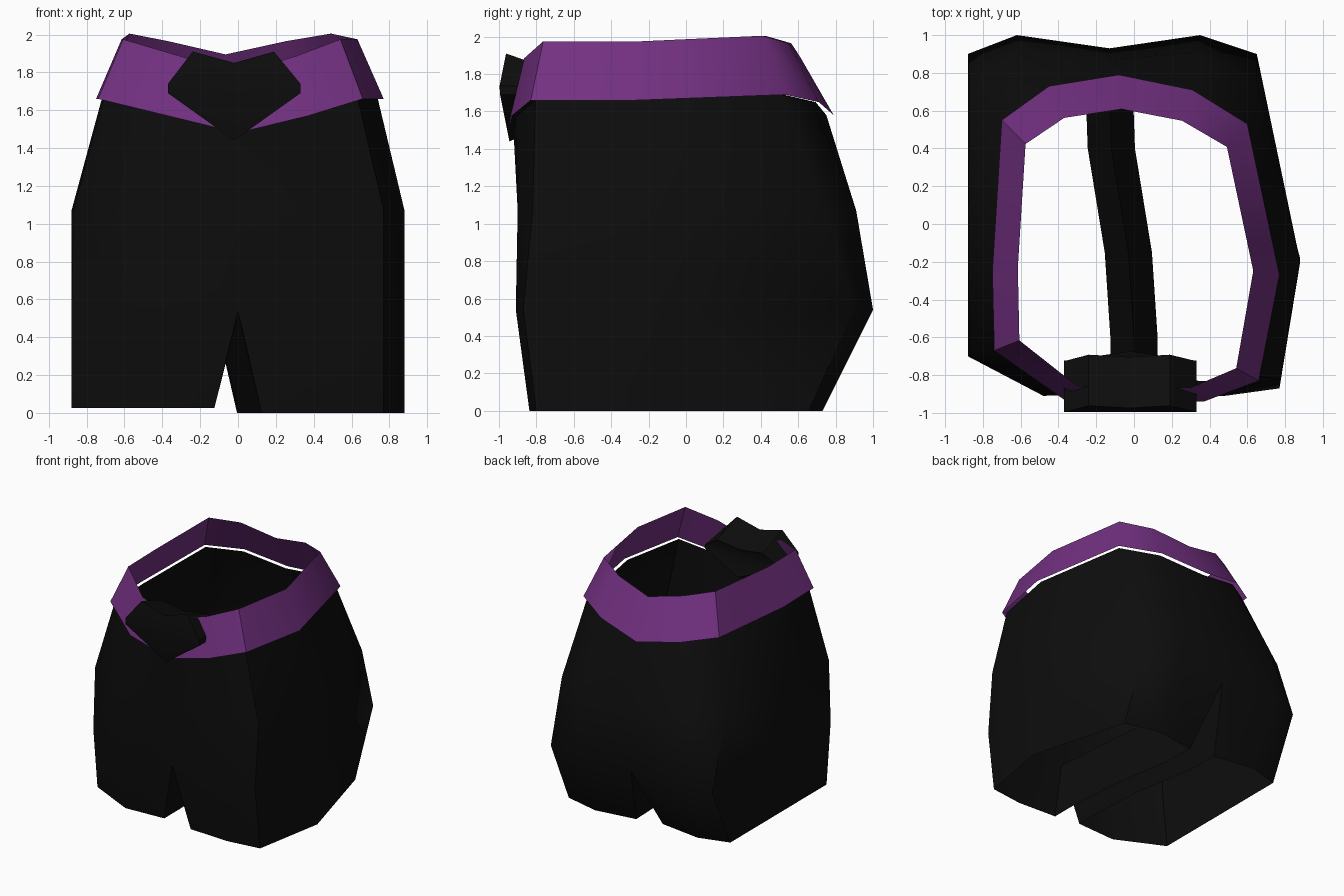
import bpy
import bmesh
import math

cube = bpy.data.objects.get("Cube")
if cube:
    bpy.data.objects.remove(cube, do_unlink=True)


def make_material(name, colour):
    mat = bpy.data.materials.new(name)
    mat.use_nodes = True
    mat.diffuse_color = colour
    shader = next(n for n in mat.node_tree.nodes if n.type == 'BSDF_PRINCIPLED')
    shader.inputs["Base Color"].default_value = colour
    return mat


def add_ring(bm, points):
    return [bm.verts.new(point) for point in points]


def bridge(bm, lower, upper):
    """Join two closed rings of equal length with quads."""
    count = len(lower)
    for i in range(count):
        j = (i + 1) % count
        bm.faces.new((lower[i], lower[j], upper[j], upper[i]))


def finish(bm, name, mat, angle):
    bmesh.ops.recalc_face_normals(bm, faces=bm.faces)
    mesh = bpy.data.meshes.new(name)
    bm.to_mesh(mesh)
    bm.free()
    mesh.materials.append(mat)
    obj = bpy.data.objects.new(name, mesh)
    bpy.context.collection.objects.link(obj)
    bpy.ops.object.select_all(action='DESELECT')
    obj.select_set(True)
    bpy.context.view_layer.objects.active = obj
    bpy.ops.object.shade_smooth_by_angle(angle=math.radians(angle))
    return obj


def scale_depth(y, back, front):
    return y * (back if y > 0 else front)


black = make_material("black cloth", (0.004, 0.004, 0.004, 1))
purple = make_material("purple belt", (0.17, 0.03, 0.22, 1))

# Rings start at the centre back and run round by +x to the centre front
waist = [(-0.08, 0.79), (0.31, 0.71), (0.6, 0.53), (0.77, -0.27),
         (0.66, -0.83), (0.37, -0.94), (0, -0.95), (-0.37, -0.93),
         (-0.74, -0.67), (-0.75, -0.25), (-0.7, 0.55), (-0.45, 0.73)]
half_heights = [1.58, 1.65, 1.69, 1.66, 1.66, 1.57, 1.48]
waist_heights = half_heights + half_heights[-2:0:-1]
belt_lower = [(x, y, z) for (x, y), z in zip(waist, waist_heights)]

# Belt: an open band that leans inwards
bm = bmesh.new()
lower = add_ring(bm, belt_lower)
upper = add_ring(bm, [(x * 0.82, scale_depth(y, 0.77, 0.92), z + 0.315)
                      for x, y, z in belt_lower])
bridge(bm, lower, upper)
finish(bm, "belt", purple, 50)

# Shorts: waist, hip and thigh rings, open at the top
hip = [(-0.13, 0.87), (0.33, 0.91), (0.65, 0.75), (0.88, -0.2),
       (0.77, -0.82), (0.47, -0.9), (0, -0.9), (-0.47, -0.9),
       (-0.87, -0.69), (-0.88, -0.1), (-0.87, 0.72), (-0.6, 0.91)]
thigh = [(-0.13, 0.93), (0.35, 1), (0.65, 0.9), (0.88, -0.2),
         (0.77, -0.87), (0.48, -0.91), (0, -0.89), (-0.48, -0.91),
         (-0.88, -0.7), (-0.88, -0.1), (-0.88, 0.9), (-0.62, 1)]
crotch = [(-0.12, 0.4), (-0.03, -0.15), (0, -0.6)]

bm = bmesh.new()
waist_ring = add_ring(bm, [(x * 0.96, scale_depth(y, 0.95, 0.97), z)
                           for x, y, z in belt_lower])
hip_ring = add_ring(bm, [(x, y, 1.07) for x, y in hip])
thigh_ring = add_ring(bm, [(x, y, 0.54) for x, y in thigh])
ridge = add_ring(bm, [(x, y, 0.52) for x, y in crotch])
bridge(bm, hip_ring, waist_ring)
bridge(bm, thigh_ring, hip_ring)

# Legs: each closes its half of the thigh ring with the shared crotch ridge
right_loop = thigh_ring[:7] + ridge[::-1]
left_loop = thigh_ring[6:] + thigh_ring[:1] + ridge
inner = set(ridge + [thigh_ring[0], thigh_ring[6]])
for loop, side, hem in ((right_loop, 1, 0.0), (left_loop, -1, 0.025)):
    points = []
    for vert in loop:
        x, y, z = vert.co
        if vert in inner:
            x += side * 0.125
        if vert not in ridge:
            y = scale_depth(y, 0.73, 0.92)
        points.append((x, y, hem))
    bridge(bm, add_ring(bm, points), loop)
finish(bm, "shorts", black, 60)

# Buckle: a notched shield with a slightly raised middle, tapering to the back
shield = [(-0.37, 1.74), (-0.24, 1.91), (-0.02, 1.85), (0.19, 1.91),
          (0.33, 1.74), (0.33, 1.69), (-0.02, 1.44), (-0.37, 1.69)]
bm = bmesh.new()
front = add_ring(bm, [(x, -1 + 0.2 * abs(z - 1.72), z) for x, z in shield])
back = add_ring(bm, [(x, -0.73 + 0.2 * abs(z - 1.72), 1.7 + (z - 1.7) * 0.55)
                     for x, z in shield])
bridge(bm, front, back)
for ring in (front, back):
    hub = bm.verts.new((-0.02, ring[0].co.y, 1.72))
    for i, vert in enumerate(ring):
        bm.faces.new((vert, ring[(i + 1) % len(ring)], hub))
finish(bm, "buckle", black, 30)
